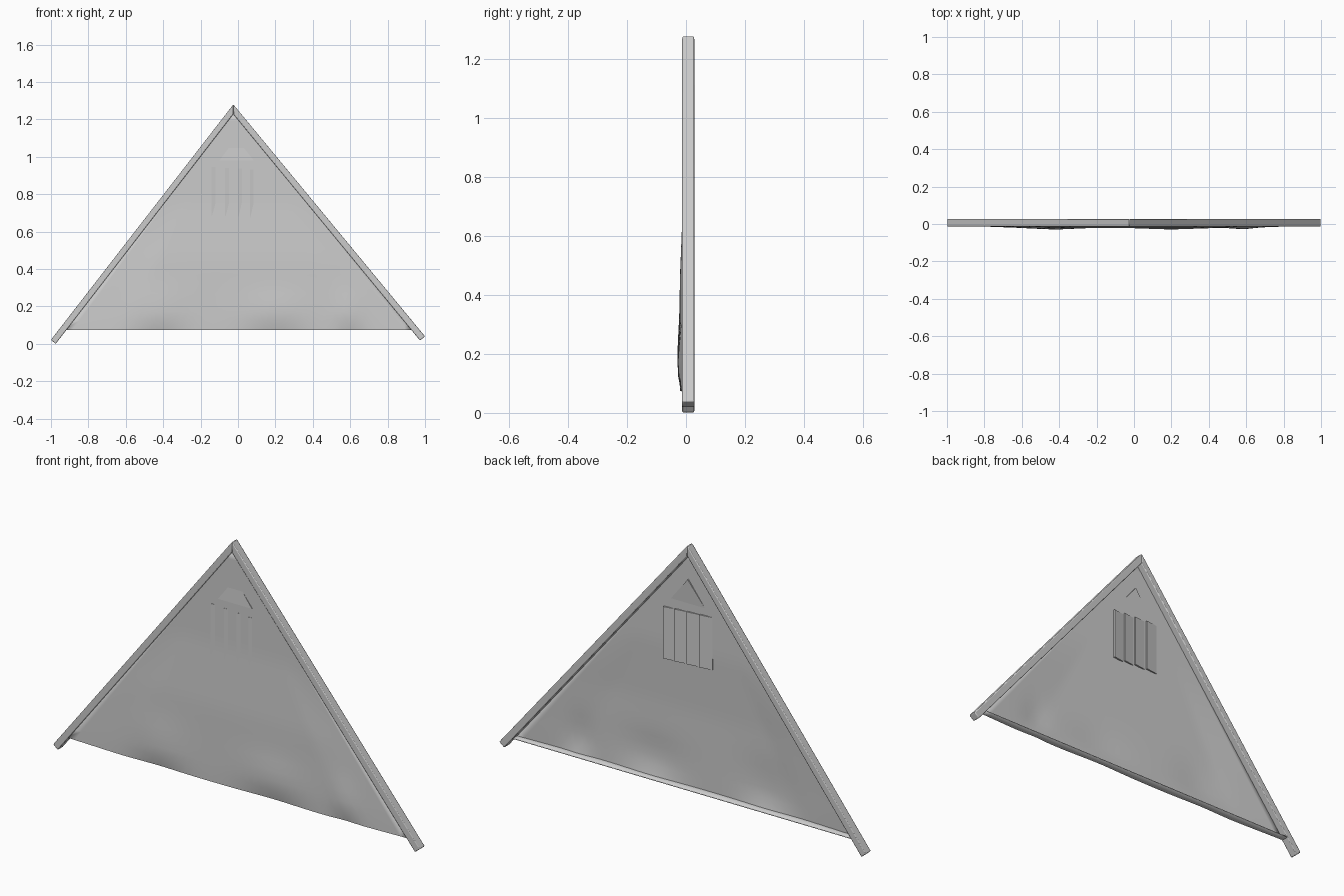
import bpy, bmesh, math

if "Cube" in bpy.data.objects:
    bpy.data.objects.remove(bpy.data.objects["Cube"])

def finish(name, bm, angle=35):
    bmesh.ops.remove_doubles(bm, verts=bm.verts, dist=1e-5)
    bmesh.ops.recalc_face_normals(bm, faces=bm.faces)
    me = bpy.data.meshes.new(name)
    bm.to_mesh(me)
    bm.free()
    ob = bpy.data.objects.new(name, me)
    bpy.context.collection.objects.link(ob)
    bpy.ops.object.select_all(action='DESELECT')
    ob.select_set(True)
    bpy.context.view_layer.objects.active = ob
    bpy.ops.object.shade_smooth_by_angle(angle=math.radians(angle))
    return ob

def prism(name, front, depth, bevel=0.0):
    """Closed outline of (x, y, z) points pushed back along y."""
    bm = bmesh.new()
    face = bm.faces.new([bm.verts.new(p) for p in front])
    ext = bmesh.ops.extrude_face_region(bm, geom=[face])
    for v in ext['geom']:
        if isinstance(v, bmesh.types.BMVert):
            v.co.y += depth
    ob = finish(name, bm)
    if bevel:
        m = ob.modifiers.new('soft_edges', 'BEVEL')
        m.width, m.segments = bevel, 2
    return ob

# Sloping boards, one on each side of the peak
peak, inner_peak = (-0.025, 1.28), (-0.025, 1.228)
for name, tip, low in (('rake_board_left', (-1, 0.022), (-0.975, 0)),
                       ('rake_board_right', (1, 0.04), (0.973, 0.018))):
    prism(name, [(x, -0.013, z) for x, z in (tip, peak, inner_peak, low)], 0.041, 0.004)

# Uneven wall sheet: bulges forward low down, with dents along the bottom edge
DENTS = ((-0.42, 0.13, 0.12), (0.2, 0.16, 0.08), (0.6, 0.07, 0.09))

def wall_y(x, z, u):
    edge = min(1, 6 * min(u, 1 - u))
    y = -0.007 - 0.012 * edge * max(0, min(1, (0.75 - z) / 0.3))
    for cx, w, h in DENTS:
        y -= 0.008 * edge * math.exp(-((x - cx) / w) ** 2 - ((z - 0.19) / h) ** 2)
        if z < 0.1:
            y += 0.009 * edge * math.exp(-((x - cx) / w) ** 2)
    return max(y, -0.028)

bm = bmesh.new()
ROWS, COLS = 24, 40
grid = []
for r in range(-1, ROWS + 1):
    t = max(r, 0) / ROWS
    z = 0.075 + t * 1.165
    a, b = -0.93 + t * 0.905, 0.935 - t * 0.96
    row = []
    for c in range(COLS + 1):
        u = c / COLS
        x = a + (b - a) * u
        # the first row is the back edge of the bottom ledge
        row.append(bm.verts.new((x, 0.025 if r < 0 else wall_y(x, z, u), z)))
    grid.append(row)
for lo, hi in zip(grid, grid[1:]):
    for c in range(COLS):
        bm.faces.new((lo[c], lo[c + 1], hi[c + 1], hi[c]))
wall = finish('gable_wall', bm)
m = wall.modifiers.new('thickness', 'SOLIDIFY')
m.thickness = 0.004
m.offset = 0

# Vertical window slats, each turned slightly
edges = (-0.145, -0.072, -0.002, 0.062, 0.125)
for i, (a, b) in enumerate(zip(edges, edges[1:])):
    top, bot = 0.945 - 0.004 * i, 0.686 - 0.003 * i
    a += 0.003
    b -= 0.003
    prism(f'window_slat_{i + 1}',
          [(a, -0.012, bot), (b, -0.003, bot), (b, -0.003, top), (a, -0.012, top)], 0.008)

# Small triangular hood above the window, leaning out at its foot
prism('window_hood', [(-0.1, -0.013, 0.98), (0.085, -0.013, 0.98), (-0.01, -0.006, 1.1)], 0.008)
